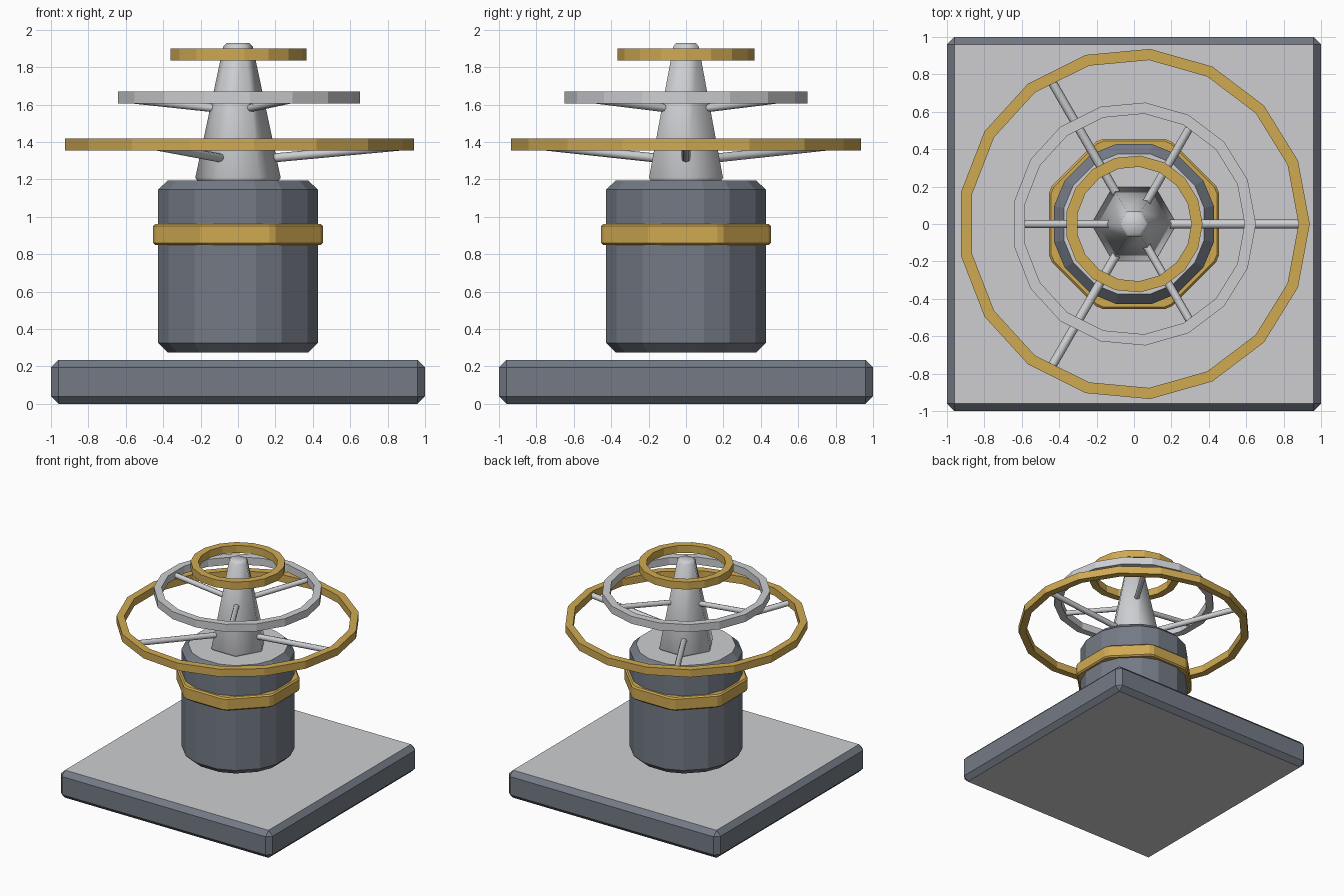
import bpy, bmesh, math
from mathutils import Vector

if "Cube" in bpy.data.objects:
    bpy.data.objects.remove(bpy.data.objects["Cube"])


def material(name, rgb):
    m = bpy.data.materials.new(name)
    m.diffuse_color = (*rgb, 1)
    m.use_nodes = True
    m.node_tree.nodes["Principled BSDF"].inputs["Base Color"].default_value = m.diffuse_color
    return m


SLATE = material("slate", (0.174, 0.195, 0.235))
SILVER = material("silver", (0.61, 0.617, 0.64))
GOLD = material("gold", (0.63, 0.40, 0.085))


def finish(name, bm, mats, smooth=None):
    """Turn a bmesh into an object; a second material goes on flat top and bottom faces."""
    bmesh.ops.recalc_face_normals(bm, faces=bm.faces)
    bm.normal_update()
    for f in bm.faces:
        f.material_index = int(len(mats) > 1 and abs(f.normal.z) > 0.95)
    me = bpy.data.meshes.new(name)
    bm.to_mesh(me)
    bm.free()
    for m in mats:
        me.materials.append(m)
    ob = bpy.data.objects.new(name, me)
    bpy.context.collection.objects.link(ob)
    if smooth:
        me.shade_smooth()
        bm = bmesh.new()
        bm.from_mesh(me)
        for e in bm.edges:
            e.smooth = e.calc_face_angle(0) < math.radians(smooth)
        bm.to_mesh(me)
        bm.free()
    return ob


def loft(name, sections, mats, closed=False, smooth=None):
    """Join equal loops of points, either capped or closed into a ring."""
    bm = bmesh.new()
    loops = [[bm.verts.new(p) for p in s] for s in sections]
    n = len(loops[0])
    pairs = list(zip(loops, loops[1:]))
    if closed:
        pairs.append((loops[-1], loops[0]))
    else:
        bm.faces.new(loops[0])
        bm.faces.new(loops[-1])
    for a, b in pairs:
        for i in range(n):
            j = (i + 1) % n
            bm.faces.new((a[i], a[j], b[j], b[i]))
    return finish(name, bm, mats, smooth)


def polygon(n, r, z, turn=0.0):
    return [(r * math.cos(turn + math.tau * i / n), r * math.sin(turn + math.tau * i / n), z)
            for i in range(n)]


def cut_octagon(apothem, cut, z):
    """Octagon with flats on the axes and each corner cut off."""
    half = apothem * math.tan(math.pi / 8) - cut
    pts = []
    for i in range(8):
        a = i * math.pi / 4
        for s in (-half, half):
            pts.append((apothem * math.cos(a) - s * math.sin(a),
                        apothem * math.sin(a) + s * math.cos(a), z))
    return pts


# base slab
bm = bmesh.new()
bmesh.ops.create_cube(bm, size=1)
for v in bm.verts:
    v.co = (v.co.x * 2, v.co.y * 2, (v.co.z + 0.5) * 0.235)
bmesh.ops.bevel(bm, geom=bm.edges[:], offset=0.04, segments=1, affect='EDGES')
finish("base_slab", bm, [SLATE, SILVER])

# floating drum and its gold band
loft("drum", [cut_octagon(a, c, z) for a, c, z in
              ((0.375, 0.07, 0.275), (0.427, 0.08, 0.325), (0.427, 0.08, 1.145), (0.375, 0.07, 1.195))],
     [SLATE, SILVER])
loft("drum_band", [cut_octagon(a, 0.02, z) for a, z in
                   ((0.443, 0.85), (0.454, 0.861), (0.454, 0.95), (0.443, 0.961))], [GOLD])

# tapered six-sided mast
loft("mast", [polygon(6, r, z) for r, z in
              ((0.22, 1.195), (0.228, 1.21), (0.079, 1.91), (0.062, 1.928))], [SILVER], smooth=65)


# hoops
def hoop(name, r, z, mat, width=0.06, height=0.064):
    lo, hi = z - height / 2, z + height / 2
    loft(name, [polygon(17, r, lo), polygon(17, r, hi),
                polygon(17, r - width, hi), polygon(17, r - width, lo)], [mat], closed=True)


hoop("large_hoop", 0.94, 1.386, GOLD)
hoop("middle_hoop", 0.652, 1.637, SILVER)
hoop("small_hoop", 0.367, 1.867, GOLD)


# spokes
def spokes(name, first, r0, z0, r1, z1, rad=0.024):
    for k in range(3):
        a = math.radians(first + 120 * k)
        p = Vector((r0 * math.cos(a), r0 * math.sin(a), z0))
        q = Vector((r1 * math.cos(a), r1 * math.sin(a), z1))
        rot = (q - p).to_track_quat('Z', 'Y')
        ends = [[c + rot @ Vector(v) for v in polygon(8, rad, 0)] for c in (p, q)]
        loft(f"{name}_{k + 1}", ends, [SILVER], smooth=50)


spokes("large_hoop_spoke", 0, 0.16, 1.312, 0.89, 1.38)
spokes("middle_hoop_spoke", 60, 0.10, 1.578, 0.605, 1.632, 0.022)
